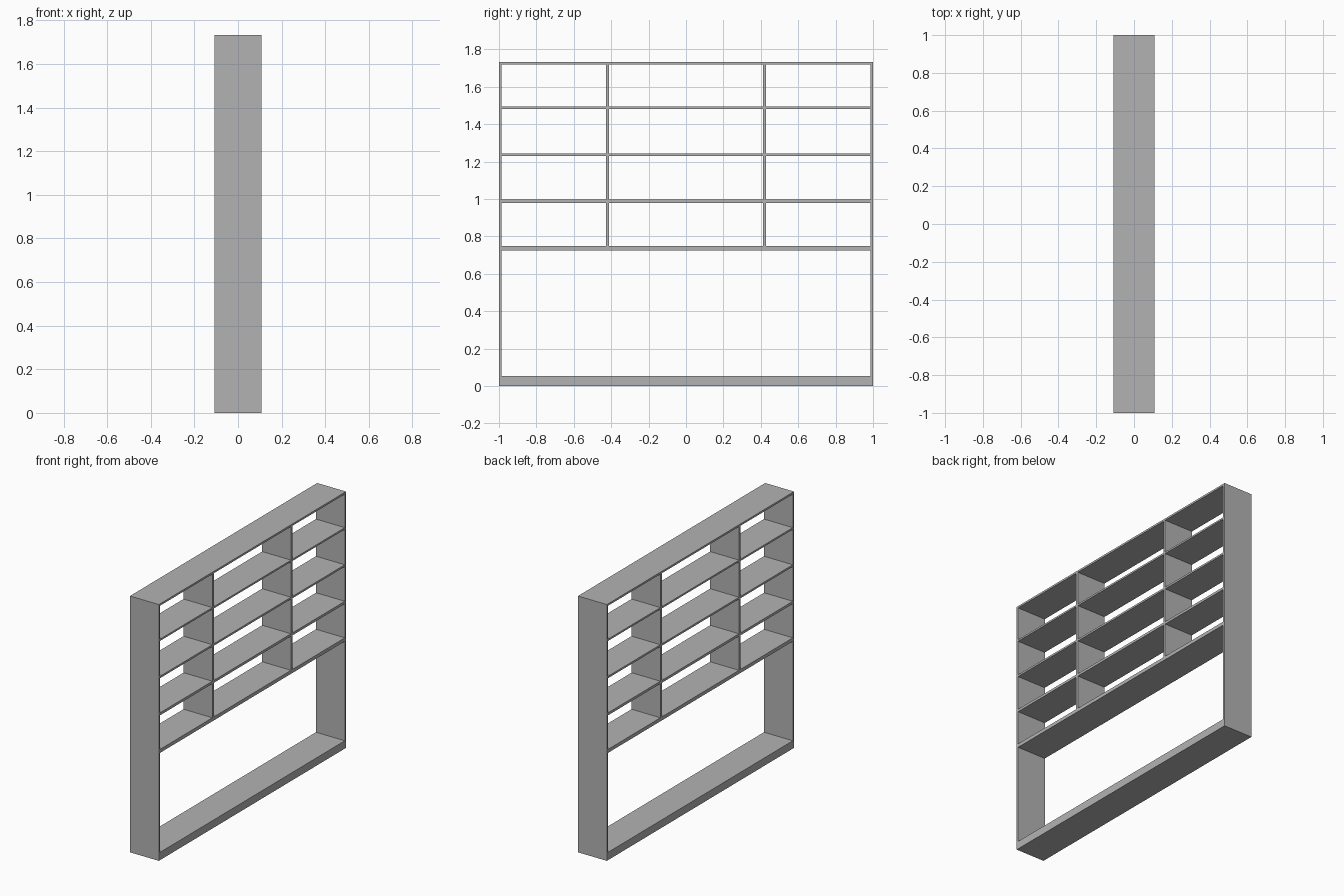
import bpy

cube = bpy.data.objects.get("Cube")
if cube:
    bpy.data.objects.remove(cube, do_unlink=True)

grey = bpy.data.materials.new("plain_grey")
grey.use_nodes = True
colour = (0.45, 0.45, 0.45, 1)
grey.diffuse_color = colour
grey.node_tree.nodes["Principled BSDF"].inputs["Base Color"].default_value = colour

DEPTH = 0.216
HEIGHT = 1.733
SIDE = 0.013      # side panel thickness
DIVIDER = 0.016   # upright divider thickness


def board(name, y0, y1, z0, z1):
    """Full-depth board spanning the given y and z ranges."""
    bpy.ops.mesh.primitive_cube_add(size=1, location=(0, (y0 + y1) / 2, (z0 + z1) / 2))
    obj = bpy.context.object
    obj.name = name
    obj.scale = (DEPTH, y1 - y0, z1 - z0)
    bpy.ops.object.transform_apply(location=False, rotation=False, scale=True)
    obj.data.materials.append(grey)
    return obj


# Outer frame
inner = 1 - SIDE
board("front_side_panel", -1, -inner, 0, HEIGHT)
board("back_side_panel", inner, 1, 0, HEIGHT)
board("base_board", -inner, inner, 0, 0.053)
board("top_board", -inner, inner, HEIGHT - 0.013, HEIGHT)
board("main_shelf", -inner, inner, 0.725, 0.749)

# Upper shelves, thinner towards the top, split into three bays by the dividers
div_in, div_out = 0.42 - DIVIDER / 2, 0.42 + DIVIDER / 2
bays = {"front": (-inner, -div_out), "middle": (-div_in, div_in), "back": (div_out, inner)}
shelves = {"lower": (0.979, 0.996), "centre": (1.230, 1.243), "upper": (1.482, 1.494)}
for level, (z0, z1) in shelves.items():
    for bay, (y0, y1) in bays.items():
        board(f"{level}_{bay}_shelf", y0, y1, z0, z1)

# Upright dividers between the main shelf and the top board
for name, y in (("front_divider", -0.42), ("back_divider", 0.42)):
    board(name, y - DIVIDER / 2, y + DIVIDER / 2, 0.749, HEIGHT - 0.013)
